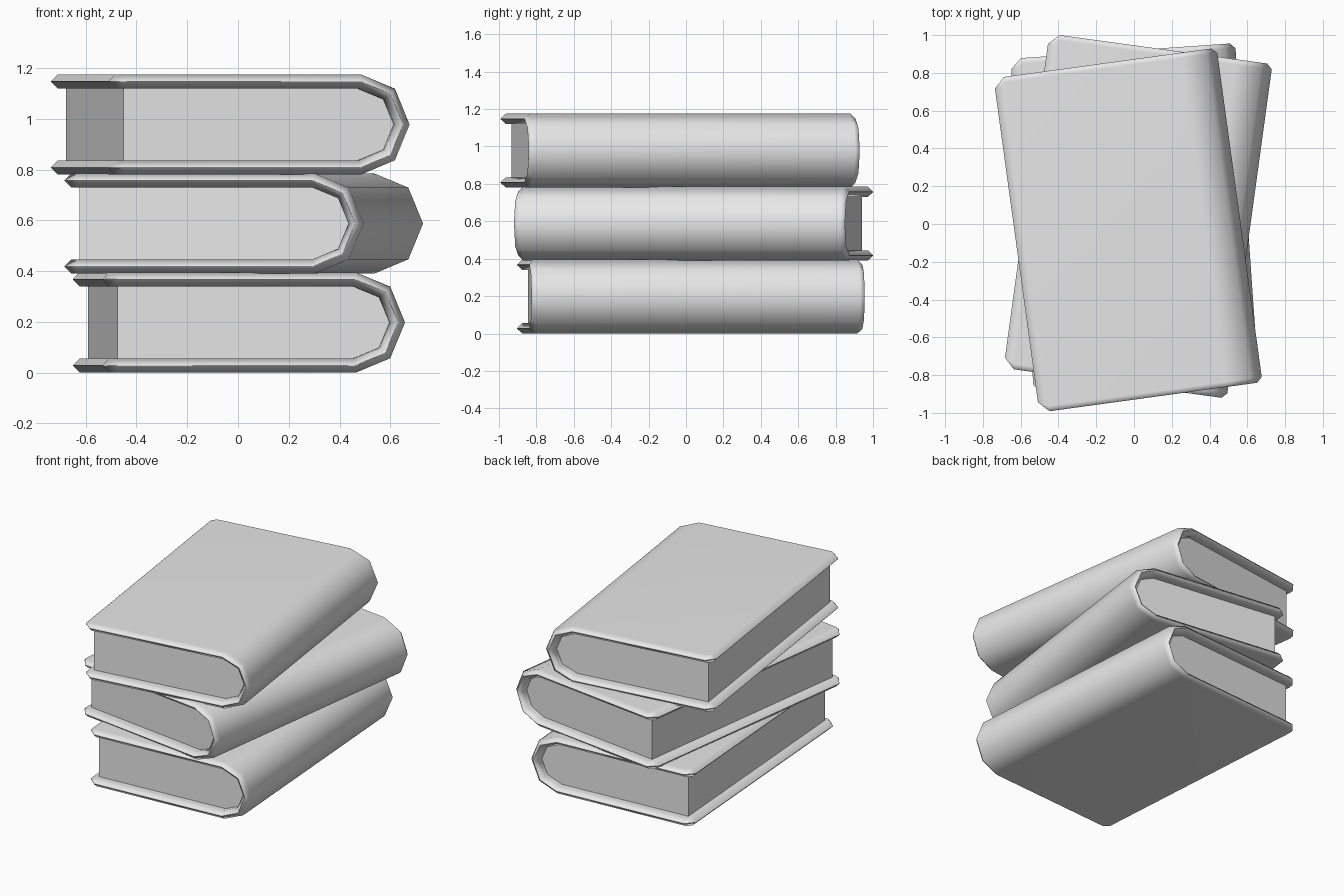
import bpy
import bmesh
from math import sin, cos, pi, radians

cube = bpy.data.objects.get("Cube")
if cube:
    bpy.data.objects.remove(cube, do_unlink=True)

# Shared book dimensions
HALF_W = 0.595       # fore edge to spine, halved
HALF_L = 0.893       # half length along the spine
HALF_H = 0.1975      # half thickness of the closed book
BOARD = 0.055        # cover thickness
CORNER = 0.055       # clipped cover corners
RADIUS = HALF_H - BOARD / 2
SPINE_X = HALF_W - HALF_H
PAGE_INSET = 0.058

grey = bpy.data.materials.new("light grey")
grey.use_nodes = True
grey.diffuse_color = (0.8, 0.8, 0.8, 1)
grey.node_tree.nodes["Principled BSDF"].inputs["Base Color"].default_value = (0.8, 0.8, 0.8, 1)


def spine_arc():
    """Five points of a half octagon, from top to bottom."""
    angles = [pi / 2 - i * pi / 4 for i in range(5)]
    return [(SPINE_X + RADIUS * cos(a), RADIUS * sin(a)) for a in angles]


def make_object(name, bm, place):
    mesh = bpy.data.meshes.new(name)
    bm.to_mesh(mesh)
    bm.free()
    mesh.materials.append(grey)
    obj = bpy.data.objects.new(name, mesh)
    bpy.context.collection.objects.link(obj)
    x, y, z, turn = place
    obj.location = (x, y, z + HALF_H)
    obj.rotation_euler.z = radians(turn)
    return obj


def make_cover(name, place):
    # Sheet wrapped round the spine: (x, z, half length) stations
    ends = [(-HALF_W, RADIUS, HALF_L - CORNER), (-HALF_W + CORNER, RADIUS, HALF_L)]
    stations = ends + [(x, z, HALF_L) for x, z in spine_arc()]
    stations += [(x, -z, l) for x, z, l in reversed(ends)]
    bm = bmesh.new()
    rows = [[bm.verts.new((x, s * l, z)) for s in (-1, 1)] for x, z, l in stations]
    for a, b in zip(rows, rows[1:]):
        bm.faces.new((a[0], b[0], b[1], a[1]))
    for f in bm.faces:
        f.smooth = True
    obj = make_object(name, bm, place)
    # Board thickness with softened rim
    solid = obj.modifiers.new("thickness", "SOLIDIFY")
    solid.thickness = BOARD
    solid.offset = 0
    solid.use_even_offset = True
    bevel = obj.modifiers.new("rim", "BEVEL")
    bevel.width = 0.026
    bevel.segments = 1
    bevel.limit_method = "ANGLE"
    bevel.angle_limit = radians(60)
    obj.modifiers.new("shading", "WEIGHTED_NORMAL")


def make_pages(name, place):
    # Solid block that fills the cover up to its mid layer
    left = -HALF_W + PAGE_INSET
    profile = [(left, RADIUS)] + spine_arc() + [(left, -RADIUS)]
    half = HALF_L - PAGE_INSET
    bm = bmesh.new()
    face = bm.faces.new([bm.verts.new((x, -half, z)) for x, z in profile])
    moved = bmesh.ops.extrude_face_region(bm, geom=[face])["geom"]
    verts = [g for g in moved if isinstance(g, bmesh.types.BMVert)]
    bmesh.ops.translate(bm, verts=verts, vec=(0, 2 * half, 0))
    bmesh.ops.recalc_face_normals(bm, faces=bm.faces[:])
    make_object(name, bm, place)


# Stack of three books: x, y, base height, turn in degrees
books = {
    "bottom_book": (0.002, 0.025, 0, 4),
    "middle_book": (0.02, 0.042, 0.39, -7.8),
    "top_book": (-0.033, -0.033, 0.78, 7.8),
}
for book, place in books.items():
    make_cover(book + "_cover", place)
    make_pages(book + "_pages", place)
